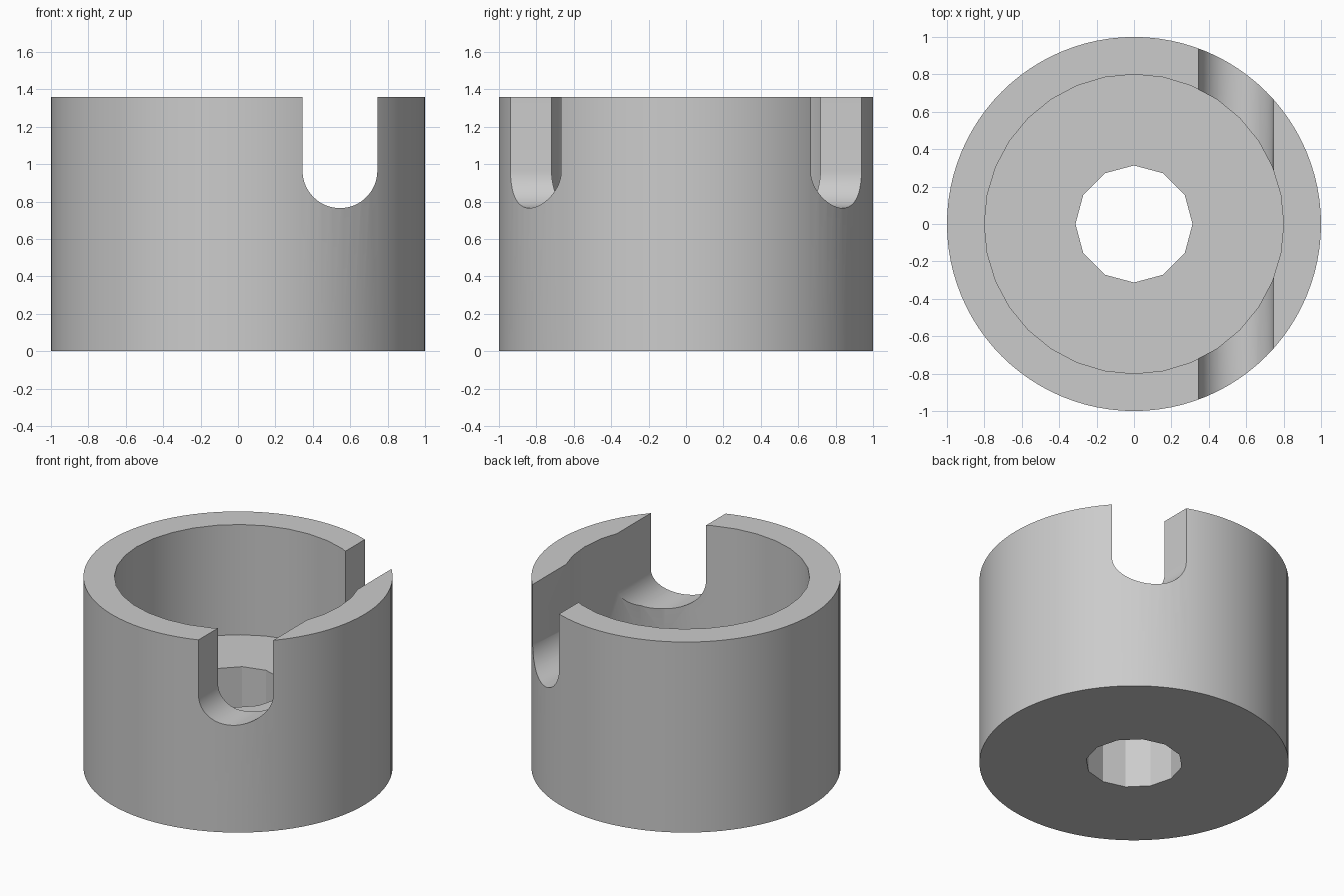
import bpy
import math

HEIGHT = 1.36
FLOOR = 0.573      # thickness of the solid base
SLOT_X, SLOT_Z, SLOT_R = 0.545, 0.965, 0.2

default = bpy.data.objects.get("Cube")
if default:
    bpy.data.objects.remove(default, do_unlink=True)

grey = bpy.data.materials.new("plain grey")
grey.use_nodes = True
colour = (0.6, 0.6, 0.6, 1)
grey.diffuse_color = colour
grey.node_tree.nodes["Principled BSDF"].inputs["Base Color"].default_value = colour


def cylinder(name, radius, low, high, sides):
    """Upright cylinder between two heights."""
    bpy.ops.mesh.primitive_cylinder_add(
        vertices=sides, radius=radius, depth=high - low,
        location=(0, 0, (low + high) / 2))
    obj = bpy.context.object
    obj.name = name
    obj.data.materials.append(grey)
    return obj


def slot_cutter():
    """U-shaped outline in x-z, extruded along y through both walls."""
    steps = 32
    outline = [(SLOT_X + SLOT_R, 2), (SLOT_X - SLOT_R, 2)]
    for i in range(steps + 1):
        a = math.pi * (1 + i / steps)
        outline.append((SLOT_X + SLOT_R * math.cos(a), SLOT_Z + SLOT_R * math.sin(a)))
    n = len(outline)
    verts = [(x, y, z) for y in (-2, 2) for x, z in outline]
    faces = [tuple(range(n)), tuple(reversed(range(n, 2 * n)))]
    faces += [(i, i + n, (i + 1) % n + n, (i + 1) % n) for i in range(n)]
    mesh = bpy.data.meshes.new("slot_cutter")
    mesh.from_pydata(verts, [], faces)
    mesh.materials.append(grey)
    obj = bpy.data.objects.new("slot_cutter", mesh)
    bpy.context.collection.objects.link(obj)
    return obj


# Round body, then the bore, the twelve-sided base hole and the side slot
body = cylinder("cup_body", 1, 0, HEIGHT, 96)
cutters = [
    cylinder("bore_cutter", 0.8, FLOOR, 2, 32),
    cylinder("base_hole_cutter", 0.313, -1, 1, 12),
    slot_cutter(),
]

bpy.ops.object.select_all(action='DESELECT')
body.select_set(True)
bpy.context.view_layer.objects.active = body
for cutter in cutters:
    mod = body.modifiers.new(cutter.name, 'BOOLEAN')
    mod.operation = 'DIFFERENCE'
    mod.solver = 'EXACT'
    mod.object = cutter
    bpy.ops.object.modifier_apply(modifier=mod.name)
for cutter in cutters:
    bpy.data.objects.remove(cutter, do_unlink=True)

# Smooth round walls, crisp rims and flat hole facets
bpy.ops.object.shade_smooth_by_angle(angle=math.radians(25))
